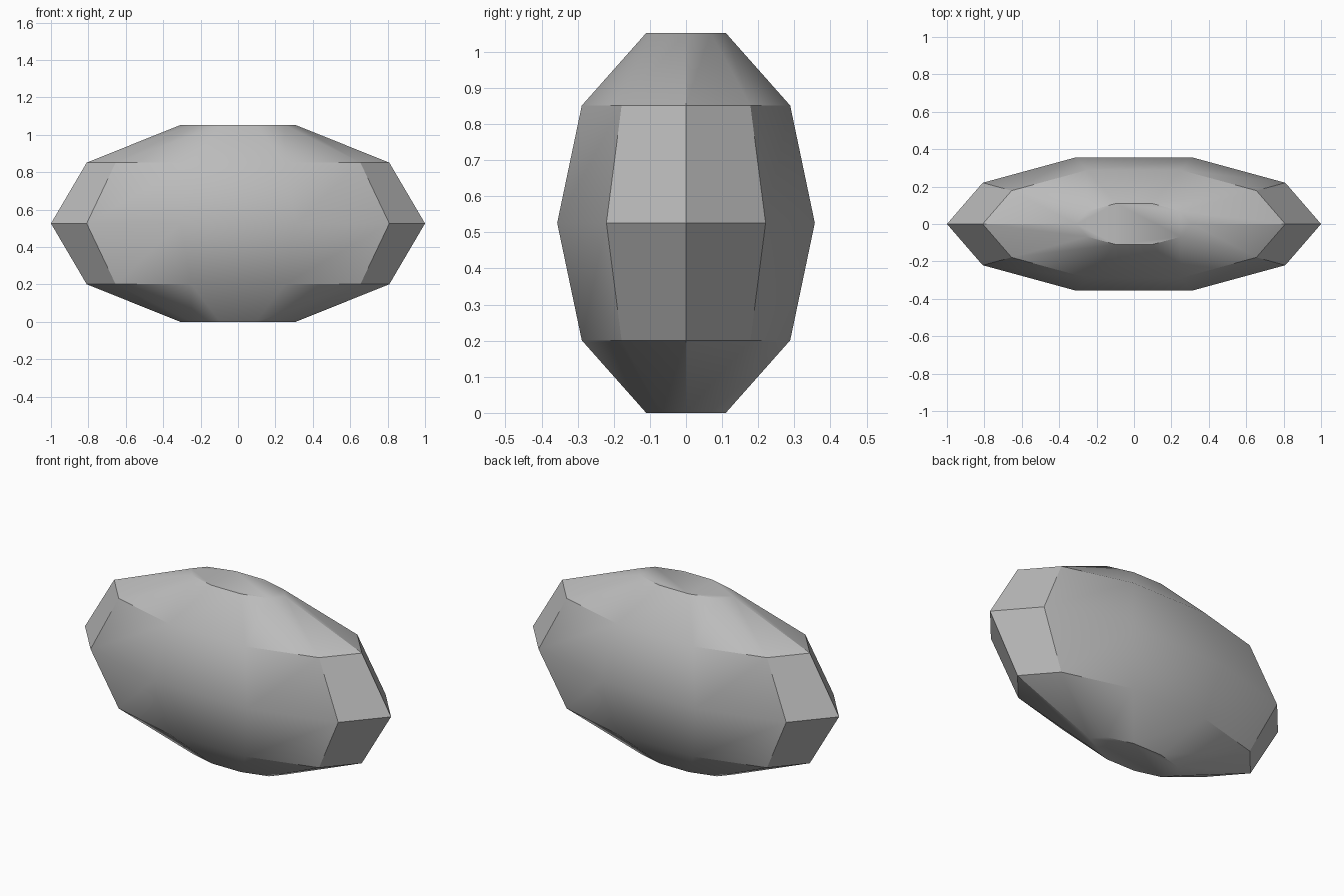
import bpy
import bmesh
from math import sin, cos, radians

cube = bpy.data.objects.get("Cube")
if cube:
    bpy.data.objects.remove(cube, do_unlink=True)

SIDES = 10
STEP = 360 / SIDES
RADII = (1.0, 0.375, 0.553)
LATITUDES = (-2 * STEP, -STEP, 0, STEP, 2 * STEP)
BASE = RADII[2] * sin(radians(2 * STEP))

# Plain stone grey
grey = bpy.data.materials.new("stone_grey")
grey.use_nodes = True
colour = (0.5, 0.5, 0.5, 1)
grey.diffuse_color = colour
grey.node_tree.nodes["Principled BSDF"].inputs["Base Color"].default_value = colour

# Stretched ten-sided ellipsoid, cut flat at both poles
bm = bmesh.new()
rings = []
for lat in LATITUDES:
    width, height = cos(radians(lat)), sin(radians(lat))
    rings.append([bm.verts.new((RADII[0] * width * cos(radians(i * STEP)),
                                RADII[1] * width * sin(radians(i * STEP)),
                                RADII[2] * height + BASE))
                  for i in range(SIDES)])

for low, high in zip(rings, rings[1:]):
    for i in range(SIDES):
        j = (i + 1) % SIDES
        bm.faces.new((low[i], low[j], high[j], high[i]))

# Flat caps
bm.faces.new(rings[0][::-1])
bm.faces.new(rings[-1])
bmesh.ops.recalc_face_normals(bm, faces=bm.faces)

mesh = bpy.data.meshes.new("pebble_body")
bm.to_mesh(mesh)
bm.free()
mesh.materials.append(grey)
body = bpy.data.objects.new("pebble_body", mesh)
bpy.context.collection.objects.link(body)

# Soft shading on the shallow edges, crisp on the steep ones
bpy.ops.object.select_all(action="DESELECT")
body.select_set(True)
bpy.context.view_layer.objects.active = body
bpy.ops.object.shade_smooth_by_angle(angle=radians(30))
